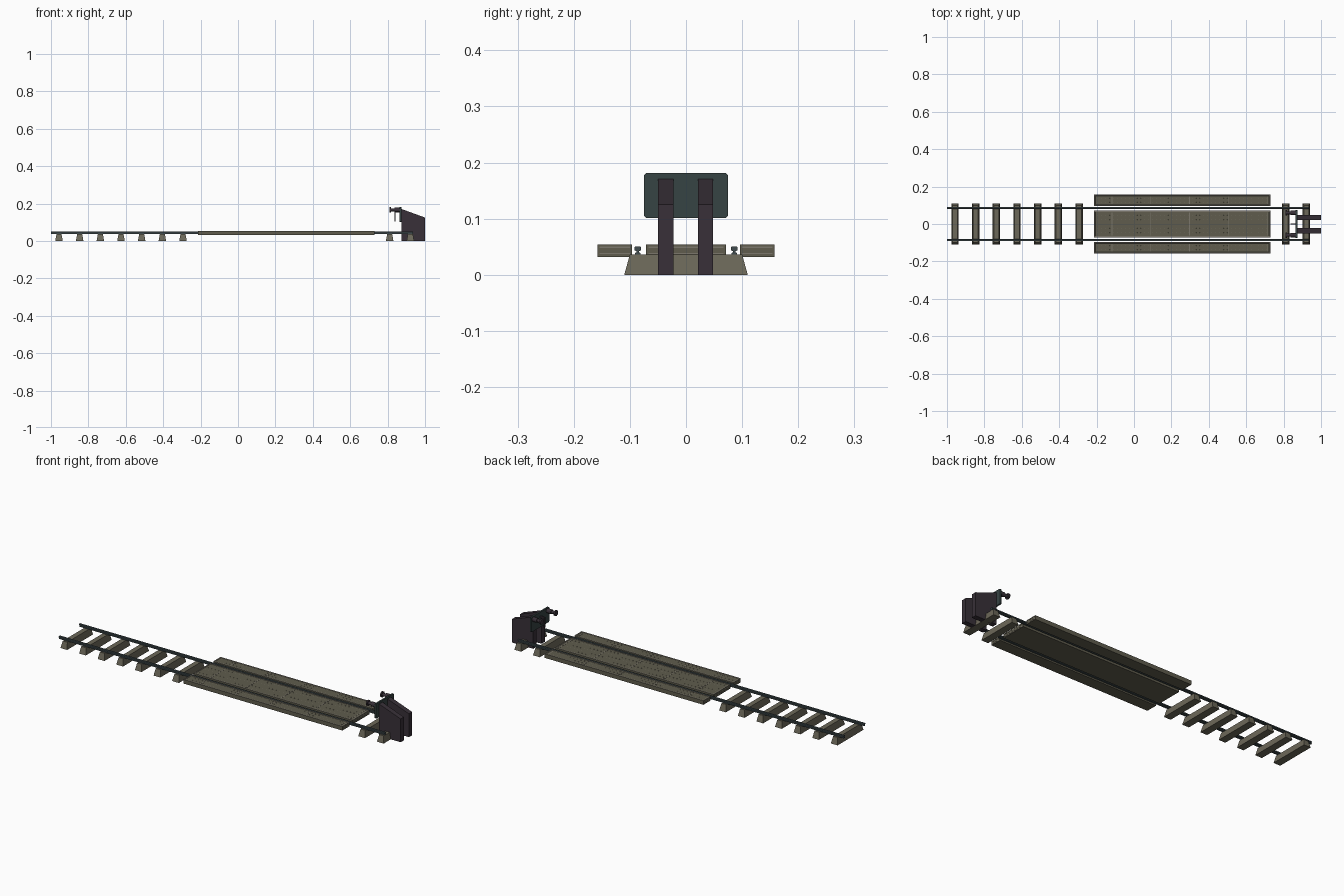
import bpy, bmesh, math
from mathutils import Matrix, Vector

if "Cube" in bpy.data.objects:
    bpy.data.objects.remove(bpy.data.objects["Cube"])


def mat(name, r, g, b):
    m = bpy.data.materials.new(name)
    m.diffuse_color = (r, g, b, 1)
    m.use_nodes = True
    m.node_tree.nodes["Principled BSDF"].inputs["Base Color"].default_value = m.diffuse_color
    return m


CONCRETE = mat("sleeper_concrete", 0.15, 0.138, 0.10)
DECK = mat("deck_panel", 0.115, 0.108, 0.075)
TRIM = mat("deck_trim", 0.20, 0.185, 0.15)
STEEL = mat("rail_steel", 0.05, 0.07, 0.075)
TEAL = mat("buffer_plate_teal", 0.037, 0.056, 0.056)
DARK = mat("stop_post_dark", 0.040, 0.030, 0.040)


def finish(bm, name, *mats):
    bmesh.ops.recalc_face_normals(bm, faces=bm.faces)
    me = bpy.data.meshes.new(name)
    bm.to_mesh(me)
    bm.free()
    for m in mats:
        me.materials.append(m)
    ob = bpy.data.objects.new(name, me)
    bpy.context.collection.objects.link(ob)
    return ob


def add_box(bm, x0, x1, y0, y1, z0, z1, taper_x=1, taper_y=1):
    """Box between limits; the top can be narrowed around its centre."""
    cx, cy = (x0 + x1) / 2, (y0 + y1) / 2
    vs = bmesh.ops.create_cube(bm, size=1)["verts"]
    for v in vs:
        top = v.co.z > 0
        v.co = Vector((cx + v.co.x * (x1 - x0) * (taper_x if top else 1),
                       cy + v.co.y * (y1 - y0) * (taper_y if top else 1),
                       z1 if top else z0))
    return vs


def extrude_profile(name, pts, direction, material):
    bm = bmesh.new()
    f = bm.faces.new([bm.verts.new(p) for p in pts])
    r = bmesh.ops.extrude_face_region(bm, geom=[f])
    vs = [g for g in r["geom"] if isinstance(g, bmesh.types.BMVert)]
    bmesh.ops.translate(bm, verts=vs, vec=direction)
    return finish(bm, name, material)


def add_cyl(bm, x0, x1, y, z, r, n=12):
    m = Matrix.Translation(((x0 + x1) / 2, y, z)) @ Matrix.Rotation(math.pi / 2, 4, 'Y')
    bmesh.ops.create_cone(bm, cap_ends=True, segments=n, radius1=r, radius2=r,
                          depth=x1 - x0, matrix=m)


# Sleepers: tapered concrete blocks, none under the crossing
for i in [0, 1, 2, 3, 4, 5, 6, 16, 17]:
    x = -0.957 + 0.1105 * i
    bm = bmesh.new()
    add_box(bm, x - 0.02, x + 0.02, -0.11, 0.11, 0, 0.036, 0.68, 0.91)
    finish(bm, "sleeper", CONCRETE)

# Rails: foot, web and head profile
half = [(0.005, 0.036), (0.005, 0.039), (0.002, 0.040), (0.002, 0.042),
        (0.0055, 0.0435), (0.0055, 0.049), (0.004, 0.0505)]
outline = half + [(-y, z) for y, z in reversed(half)]
for y in (-0.086, 0.086):
    extrude_profile("rail", [(-1.0, y + a, z) for a, z in outline], (1.935, 0, 0), STEEL)

# Crossing deck panels with a pale frame round a slightly sunken top
X0, X1 = -0.214, 0.73


def deck_panel(name, y0, y1):
    bm = bmesh.new()
    add_box(bm, X0, X1, y0, y1, 0.032, 0.054)
    bmesh.ops.recalc_face_normals(bm, faces=bm.faces)
    top = max(bm.faces, key=lambda f: f.calc_center_median().z)
    ring = bmesh.ops.inset_region(bm, faces=[top], thickness=0.009, depth=0)["faces"]
    for f in ring:
        f.material_index = 1
    inner = bmesh.ops.inset_region(bm, faces=[top], thickness=0.001, depth=-0.001)["faces"]
    for f in inner:
        f.material_index = 1
    top.material_index = 0
    finish(bm, name, DECK, TRIM)

    # Joint strips across the panel and end strips
    bm = bmesh.new()
    for k in range(5):
        x = -0.118 + 0.2075 * k
        add_box(bm, x - 0.002, x + 0.002, y0 + 0.01, y1 - 0.01, 0.052, 0.0537)
    for a, b in ((X0 - 0.001, X0), (X1, X1 + 0.001)):
        for z in (0.037, 0.048):
            add_box(bm, a, b, y0 + 0.004, y1 - 0.004, z, z + 0.002)
    finish(bm, name + "_strips", TRIM)

    # Rows of small tread studs
    bm = bmesh.new()
    rows = max(2, round((y1 - y0) / 0.022))
    for i in range(44):
        for j in range(1, rows):
            x = X0 + 0.02 + i * (X1 - X0 - 0.04) / 43
            y = y0 + (y1 - y0) * j / rows
            add_box(bm, x - 0.0015, x + 0.0015, y - 0.0015, y + 0.0015, 0.0525, 0.0538, 0.7, 0.7)
    finish(bm, name + "_studs", TRIM)


deck_panel("centre_deck", -0.071, 0.071)
deck_panel("front_deck", -0.158, -0.096)
deck_panel("back_deck", 0.096, 0.158)

# Buffer stop posts with sloping tops
for y in (-0.0495, 0.0215):
    extrude_profile("stop_post", [(0.873, y, 0), (1.0, y, 0), (1.0, y, 0.125), (0.873, y, 0.171)],
                    (0, 0.027, 0), DARK)

# Buffer plate with clipped corners
c = 0.004
pts = [(-0.075, 0.101 + c), (-0.075 + c, 0.101), (0.075 - c, 0.101), (0.075, 0.101 + c),
       (0.075, 0.181 - c), (0.075 - c, 0.181), (-0.075 + c, 0.181), (-0.075, 0.181 - c)]
extrude_profile("buffer_plate", [(0.864, y, z) for y, z in pts], (0.009, 0, 0), TEAL)

# Buffers: housing, plunger and round head
for y in (-0.06, 0.06):
    bm = bmesh.new()
    add_cyl(bm, 0.838, 0.865, y, 0.166, 0.012)
    add_cyl(bm, 0.818, 0.84, y, 0.166, 0.008)
    add_cyl(bm, 0.811, 0.819, y, 0.166, 0.015, 16)
    finish(bm, "buffer", DARK)

# Coupling hook with a hanging link
bm = bmesh.new()
add_box(bm, 0.837, 0.865, -0.004, 0.004, 0.152, 0.160)
add_box(bm, 0.837, 0.842, -0.004, 0.004, 0.105, 0.153)
finish(bm, "coupling_link", DARK)
